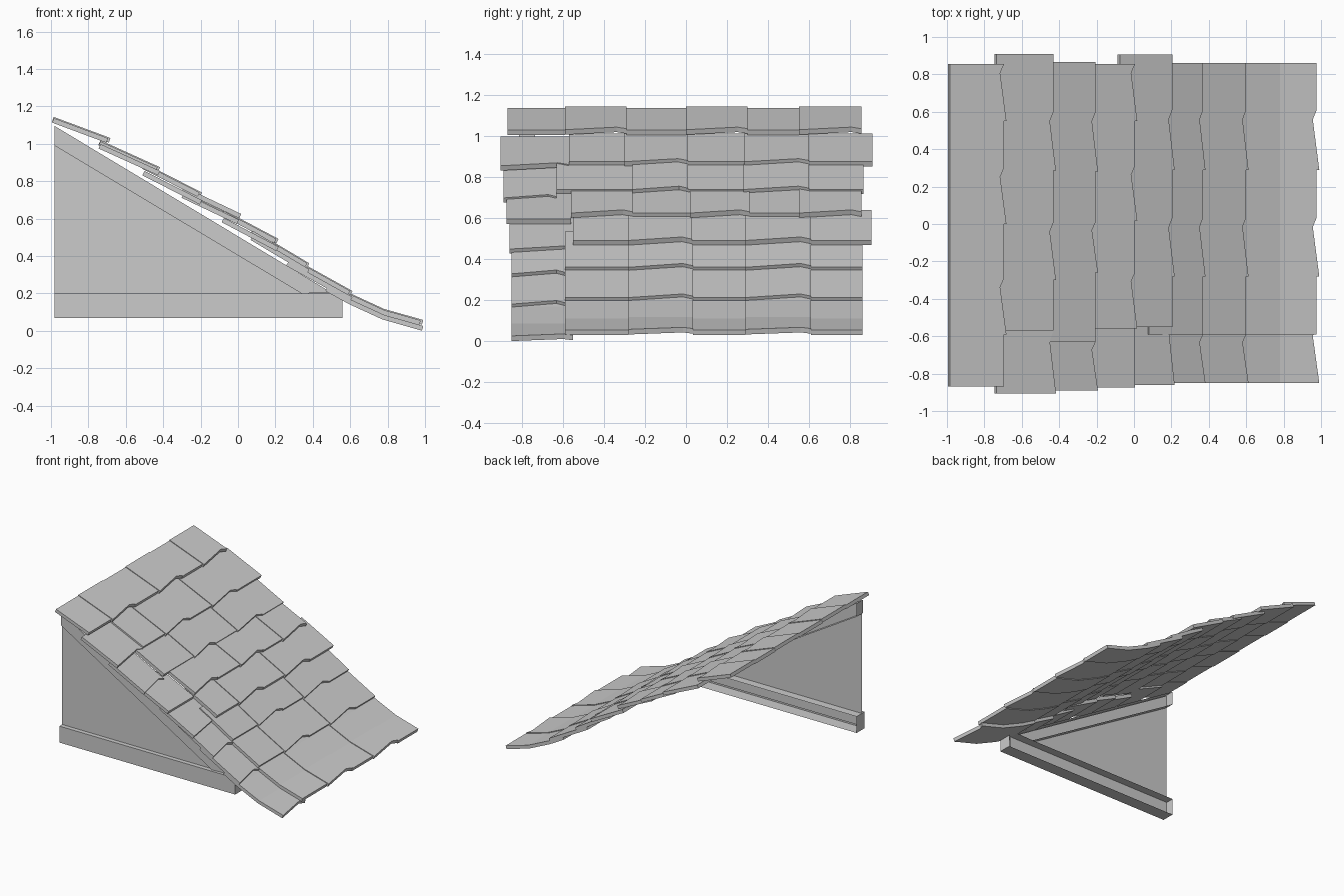
import bpy, bmesh
from mathutils import Vector

if "Cube" in bpy.data.objects:
    bpy.data.objects.remove(bpy.data.objects["Cube"])


def make(name, verts, faces):
    me = bpy.data.meshes.new(name)
    me.from_pydata(verts, [], faces)
    bm = bmesh.new()
    bm.from_mesh(me)
    bmesh.ops.recalc_face_normals(bm, faces=bm.faces)
    bm.to_mesh(me)
    bm.free()
    ob = bpy.data.objects.new(name, me)
    bpy.context.collection.objects.link(ob)
    return ob


def tile(name, prof, thick, y0, y1, notched, dz):
    """Bent slab following an x/z profile; a notched tile has a kinked lower edge."""
    pts = [Vector((x, 0, z + dz)) for x, z in prof]
    n = len(pts)
    ys = [y0, y0 + (y1 - y0) * 0.84, y1]
    end = (pts[-1] - pts[-2]).normalized()
    pull = [-0.014, 0.022, 0.0] if notched else [0, 0, 0]
    verts = []
    for i, p in enumerate(pts):
        d = (pts[min(i + 1, n - 1)] - pts[max(i - 1, 0)]).normalized()
        nor = Vector((-d.z, 0, d.x))
        for off in (0, -thick):
            for y, b in zip(ys, pull):
                q = p + nor * off - (end * b if i == n - 1 else Vector())
                verts.append((q.x, y, q.z))
    faces = []
    for i in range(n - 1):
        a, b = i * 6, i * 6 + 6
        for k in (0, 1):
            faces += [(a + k, a + k + 1, b + k + 1, b + k),
                      (a + 3 + k, b + 3 + k, b + 4 + k, a + 4 + k)]
        faces += [(a, b, b + 3, a + 3), (a + 2, a + 5, b + 5, b + 2)]
    for a in (0, (n - 1) * 6):
        faces += [(a + k, a + k + 1, a + k + 4, a + k + 3) for k in (0, 1)]
    make(name, verts, faces)


# Shingle rows: top profile, column edges, first notched column, drop of first column
rows = [
    ([(-.985, 1.138), (-.695, 1.03)], [-.87, -.59, -.29, 0, .3, .55, .855], 1, 0),
    ([(-.735, 1.013), (-.43, .875)], [-.905, -.57, -.3, .01, .285, .6, .91], 0, .014),
    ([(-.5, .89), (-.205, .74)], [-.89, -.63, -.26, .01, .28, .6, .865], 0, .035),
    ([(-.29, .765), (.005, .625)], [-.875, -.56, -.26, .02, .31, .55, .855], 1, .03),
    ([(-.075, .64), (.205, .492)], [-.86, -.55, -.28, .03, .29, .61, .905], 0, .036),
    ([(.08, .535), (.37, .362)], [-.85, -.59, -.28, .035, .29, .61, .86], 0, .026),
    ([(.27, .397), (.60, .214)], [-.85, -.59, -.28, .035, .29, .61, .86], 0, .026),
    ([(.48, .262), (.60, .195), (.78, .112), (.977, .056)],
     [-.85, -.59, -.28, .035, .29, .61, .86], 0, .026),
]
for r, (prof, ys, par, drop) in enumerate(rows):
    for c in range(6):
        notched = c % 2 == par
        dz = -drop if c == 0 else (0.006 if notched else 0)
        over = 0.04 if c == 0 and r in (4, 7) else 0
        tile(f"shingle_{r + 1}_{c + 1}", prof, 0.026,
             ys[c], ys[c + 1] + over, notched, dz)

# Gable wall: a single triangular sheet
WY = -0.80
make("gable_wall", [(-.98, WY, .1), (.5, WY, .1), (.5, WY, .2), (-.98, WY, 1.09)],
     [(0, 1, 2, 3)])


def channel(name, poly, yf, yb):
    """Extruded x/z outline, left open at the back."""
    n = len(poly)
    verts = [(x, yf, z) for x, z in poly] + [(x, yb, z) for x, z in poly]
    faces = [tuple(range(n))]
    faces += [(i, (i + 1) % n, (i + 1) % n + n, i + n) for i in range(n)]
    make(name, verts, faces)


# Rake board under the roof slope and base beam
channel("rake_board", [(-.98, .99), (.34, .2), (.5, .205), (-.98, 1.095)], -.815, -.735)
channel("base_beam", [(-.98, .07), (.56, .07), (.56, .165), (.50, .2), (-.98, .2)],
        -.835, -.735)
